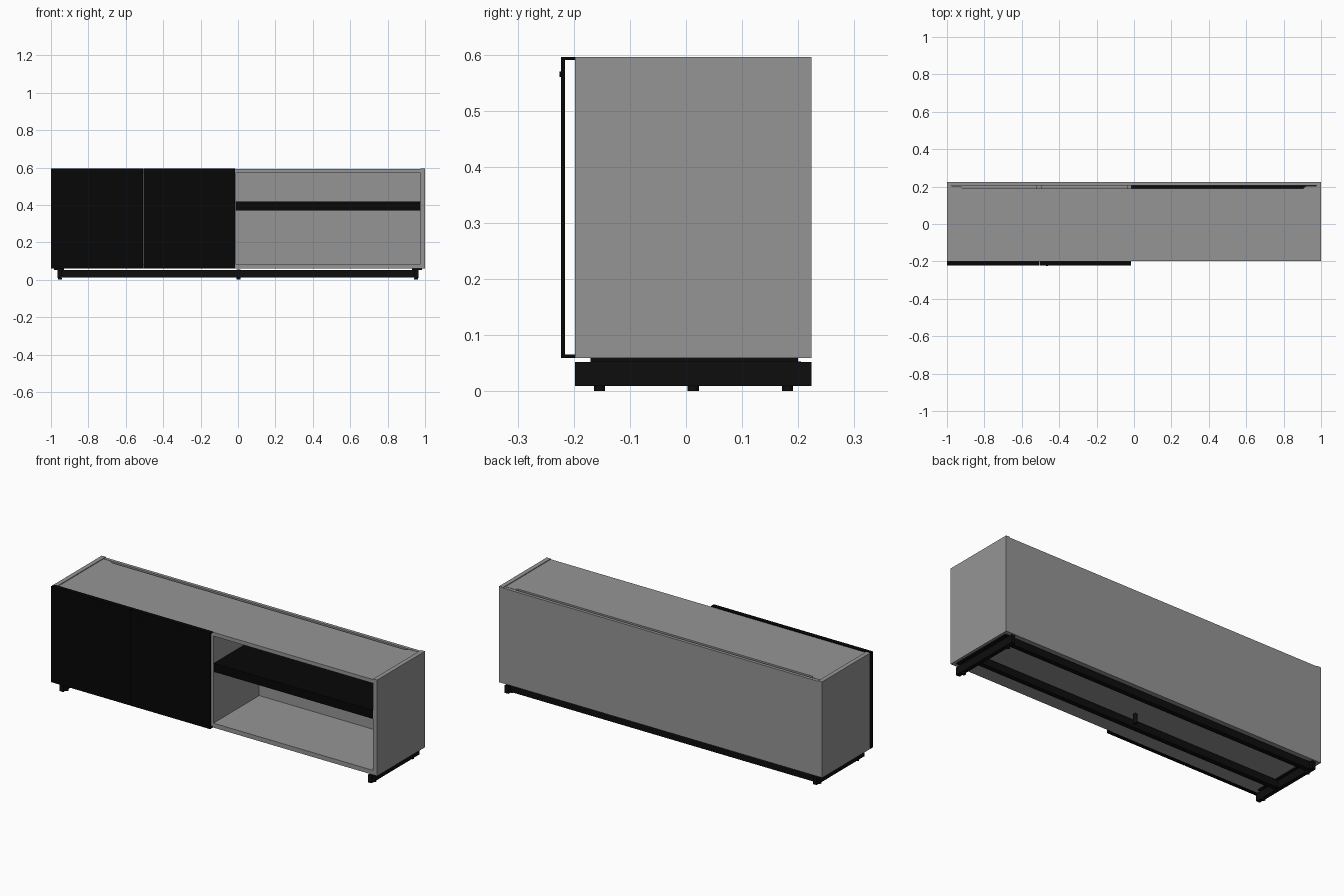
import bpy, bmesh

if "Cube" in bpy.data.objects:
    bpy.data.objects.remove(bpy.data.objects["Cube"])


def material(name, v):
    m = bpy.data.materials.new(name)
    m.diffuse_color = (v, v, v, 1)
    m.use_nodes = True
    m.node_tree.nodes["Principled BSDF"].inputs["Base Color"].default_value = m.diffuse_color
    return m


grey = material("grey_finish", 0.30)
black = material("black_front", 0.002)
dark = material("dark_frame", 0.004)


def part(name, boxes, mat=grey):
    """One object made of axis-aligned boxes (x0, x1, y0, y1, z0, z1)."""
    bm = bmesh.new()
    for x0, x1, y0, y1, z0, z1 in boxes:
        verts = bmesh.ops.create_cube(bm, size=1)["verts"]
        for v in verts:
            v.co.x = x1 if v.co.x > 0 else x0
            v.co.y = y1 if v.co.y > 0 else y0
            v.co.z = z1 if v.co.z > 0 else z0
    return finish(name, bm, mat)


def slab(name, outline, z0, z1, mat=grey):
    """A flat board from an xy outline."""
    bm = bmesh.new()
    face = bm.faces.new([bm.verts.new((x, y, z0)) for x, y in outline])
    ext = bmesh.ops.extrude_face_region(bm, geom=[face])["geom"]
    bmesh.ops.translate(bm, vec=(0, 0, z1 - z0),
                        verts=[g for g in ext if isinstance(g, bmesh.types.BMVert)])
    bmesh.ops.recalc_face_normals(bm, faces=bm.faces)
    return finish(name, bm, mat)


def finish(name, bm, mat):
    me = bpy.data.meshes.new(name)
    bm.to_mesh(me)
    bm.free()
    ob = bpy.data.objects.new(name, me)
    bpy.context.collection.objects.link(ob)
    me.materials.append(mat)
    return ob


def rod(name, x, y, z, r, depth, mat, rot=(0, 0, 0)):
    bpy.ops.mesh.primitive_cylinder_add(vertices=16, radius=r, depth=depth,
                                        location=(x, y, z), rotation=rot)
    ob = bpy.context.object
    ob.name = name
    ob.data.materials.append(mat)
    bpy.ops.object.shade_smooth_by_angle()
    return ob


T = 0.025                        # panel thickness
F, B = -0.198, 0.224             # carcass front and back
Z0, Z1 = 0.059, 0.596            # carcass bottom and top
IN = 1 - T                       # inner face of the sides
S0, S1, BK = 0.19, 0.203, 0.206  # cable notch and back panel depths
ZT = Z1 - 0.004                  # top panel sits just below the sides

# Carcass, the top notched along its rear edge for cables
for side, x in (("left", -1), ("right", IN)):
    part(side + "_side_panel", [(x, x + T, F, B, Z0, Z1)])
slab("top_panel", [(-IN, F), (IN, F), (IN, S1), (0.92, S1), (0.905, S0),
                   (-0.915, S0), (-0.93, S1), (-IN, S1)], Z1 - T, ZT)
part("bottom_panel", [(-IN, IN, F, BK, Z0, Z0 + T)])
part("back_panel", [(-IN, IN, BK, B, Z0, ZT)])

# Inner dividers
part("centre_divider", [(-0.038, -0.013, F, BK, Z0 + T, Z1 - T)])
part("cupboard_divider", [(-0.52, -0.495, F + 0.01, BK, Z0 + T, Z1 - T)])

# Black shelf in the open bay
part("open_shelf", [(-0.013, IN, F + 0.003, BK, 0.37, 0.418)], black)

# Door fronts: thin sheets with returns at top and bottom
for name, x0, x1 in (("left_door", -1, -0.509), ("right_door", -0.505, -0.016)):
    part(name, [(x0, x1, -0.223, -0.216, Z0, Z1),
                (x0, x1, -0.216, F, Z1 - 0.006, Z1),
                (x0, x1, -0.216, F, Z0, Z0 + 0.006)], black)
rod("door_lock_button", -0.465, -0.223, 0.565, 0.005, 0.005, black, (1.5708, 0, 0))

# Base frame: end bars with mounting plates
for side, s in (("left", -1), ("right", 1)):
    bar = sorted((s * 0.943, s * 0.965))
    plate = sorted((s * 0.93, s * 0.985))
    part(side + "_base_bar", [(*bar, F, B, 0.009, 0.052),
                              (*plate, -0.17, 0.2, 0.052, Z0)], dark)
    for pos, y in (("front", -0.154), ("back", 0.181)):
        rod(f"{side}_{pos}_foot", s * 0.952, y, 0.005, 0.01, 0.01, dark)

# Long rails and the middle support foot
part("back_rail", [(-0.943, 0.943, 0.178, 0.205, 0.013, 0.053)], dark)
part("middle_rail", [(-0.943, 0.943, -0.06, -0.033, 0.013, 0.053)], dark)
rod("middle_foot", 0.003, 0.013, 0.027, 0.01, 0.054, dark)
